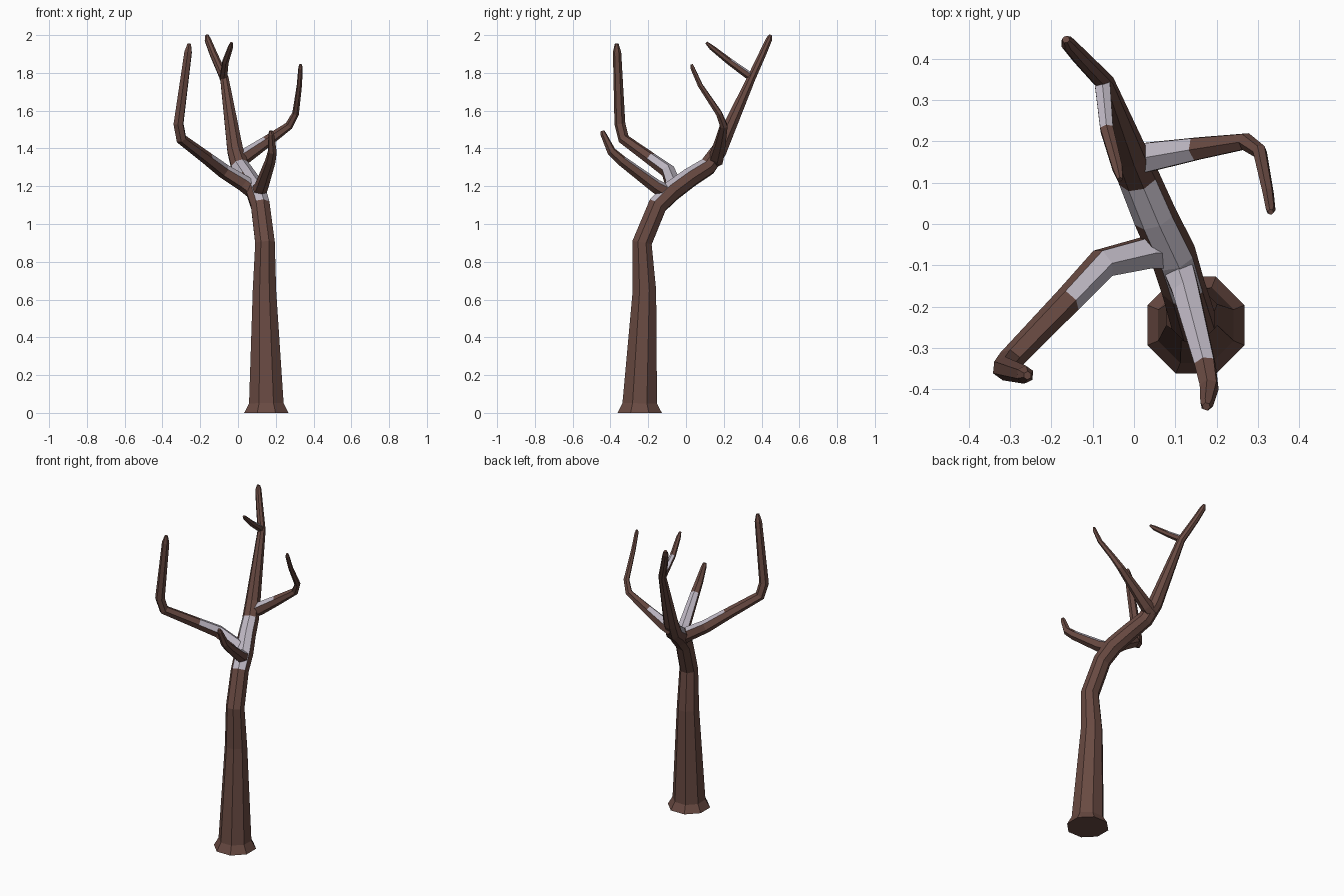
import bpy, bmesh, math
from mathutils import Vector


def material(name, rgb):
    m = bpy.data.materials.new(name)
    m.diffuse_color = (*rgb, 1)
    return m


BARK = material("brown bark", (0.14, 0.068, 0.054))
SNOW = material("pale snow", (0.52, 0.48, 0.55))


def limb(name, path, sides, snow=(), min_up=0.45):
    """Tapered tube along (x, y, z, radius) points; upward faces of the
    segments listed in snow get the snow colour."""
    pts = [Vector(p[:3]) for p in path]
    seg = [(b - a).normalized() for a, b in zip(pts, pts[1:])]
    tans = [seg[0]] + [(a + b).normalized() for a, b in zip(seg, seg[1:])] + [seg[-1]]
    u = tans[0].cross(Vector((0, 0, 1)))
    u = u.normalized() if u.length > 0.01 else Vector((1, 0, 0))
    bm = bmesh.new()
    rings = []
    for i, (p, t) in enumerate(zip(pts, tans)):
        if i:
            u = tans[i - 1].rotation_difference(t) @ u
        v = t.cross(u)
        ring = []
        for k in range(sides):
            a = 2 * math.pi * (k + 0.5) / sides
            ring.append(bm.verts.new(p + (u * math.cos(a) + v * math.sin(a)) * path[i][3]))
        rings.append(ring)
    snowy = []
    for i, (r, s) in enumerate(zip(rings, rings[1:])):
        for k in range(sides):
            n = (k + 1) % sides
            f = bm.faces.new((r[k], r[n], s[n], s[k]))
            if i in snow:
                snowy.append(f)
    bm.faces.new(rings[0][::-1])
    bm.faces.new(rings[-1])
    bmesh.ops.recalc_face_normals(bm, faces=bm.faces)
    for f in snowy:
        if f.normal.z > min_up:
            f.material_index = 1
    me = bpy.data.meshes.new(name)
    bm.to_mesh(me)
    bm.free()
    me.materials.append(BARK)
    me.materials.append(SNOW)
    bpy.context.collection.objects.link(bpy.data.objects.new(name, me))


# Trunk that leans over and continues as the tall back branch
limb("trunk", [
    (0.15, -0.245, 0, 0.127), (0.15, -0.245, 0.05, 0.099),
    (0.14, -0.22, 0.65, 0.067), (0.143, -0.233, 0.9, 0.056),
    (0.118, -0.15, 1.1, 0.054), (0.095, -0.075, 1.175, 0.056),
    (0.05, 0.02, 1.245, 0.053), (0.01, 0.115, 1.305, 0.05),
    (-0.015, 0.175, 1.39, 0.045), (-0.072, 0.345, 1.77, 0.024),
    (-0.13, 0.405, 1.9, 0.021), (-0.16, 0.438, 1.975, 0.018),
    (-0.165, 0.447, 2.0, 0.009)], 8, snow=(4, 5, 6), min_up=0.35)

# Short front branch
limb("front_branch", [
    (0.098, -0.08, 1.155, 0.045), (0.125, -0.16, 1.2, 0.037),
    (0.172, -0.34, 1.335, 0.028), (0.182, -0.395, 1.385, 0.024),
    (0.176, -0.437, 1.475, 0.016), (0.175, -0.442, 1.493, 0.01)],
    6, snow=(0, 1))

# Long left branch with an upright end
limb("left_branch", [
    (0.09, -0.07, 1.17, 0.045), (0.03, -0.07, 1.215, 0.043),
    (-0.075, -0.095, 1.28, 0.039), (-0.16, -0.185, 1.345, 0.034),
    (-0.3, -0.33, 1.45, 0.03), (-0.315, -0.35, 1.53, 0.029),
    (-0.264, -0.365, 1.91, 0.022), (-0.258, -0.367, 1.955, 0.01)],
    6, snow=(0, 1, 2), min_up=0.4)

# Right branch with a thin bent end
limb("right_branch", [
    (-0.01, 0.155, 1.335, 0.042), (0.04, 0.163, 1.36, 0.04),
    (0.15, 0.182, 1.435, 0.031), (0.27, 0.2, 1.52, 0.022),
    (0.305, 0.175, 1.585, 0.018), (0.325, 0.075, 1.735, 0.014),
    (0.331, 0.035, 1.825, 0.012), (0.331, 0.029, 1.845, 0.007)],
    6, snow=(0, 1))

# Small twig forking off the tall back branch
limb("upper_twig", [
    (-0.078, 0.355, 1.77, 0.022), (-0.066, 0.23, 1.86, 0.018),
    (-0.04, 0.135, 1.935, 0.014), (-0.034, 0.108, 1.96, 0.007)],
    6, snow=(0,), min_up=0.5)
